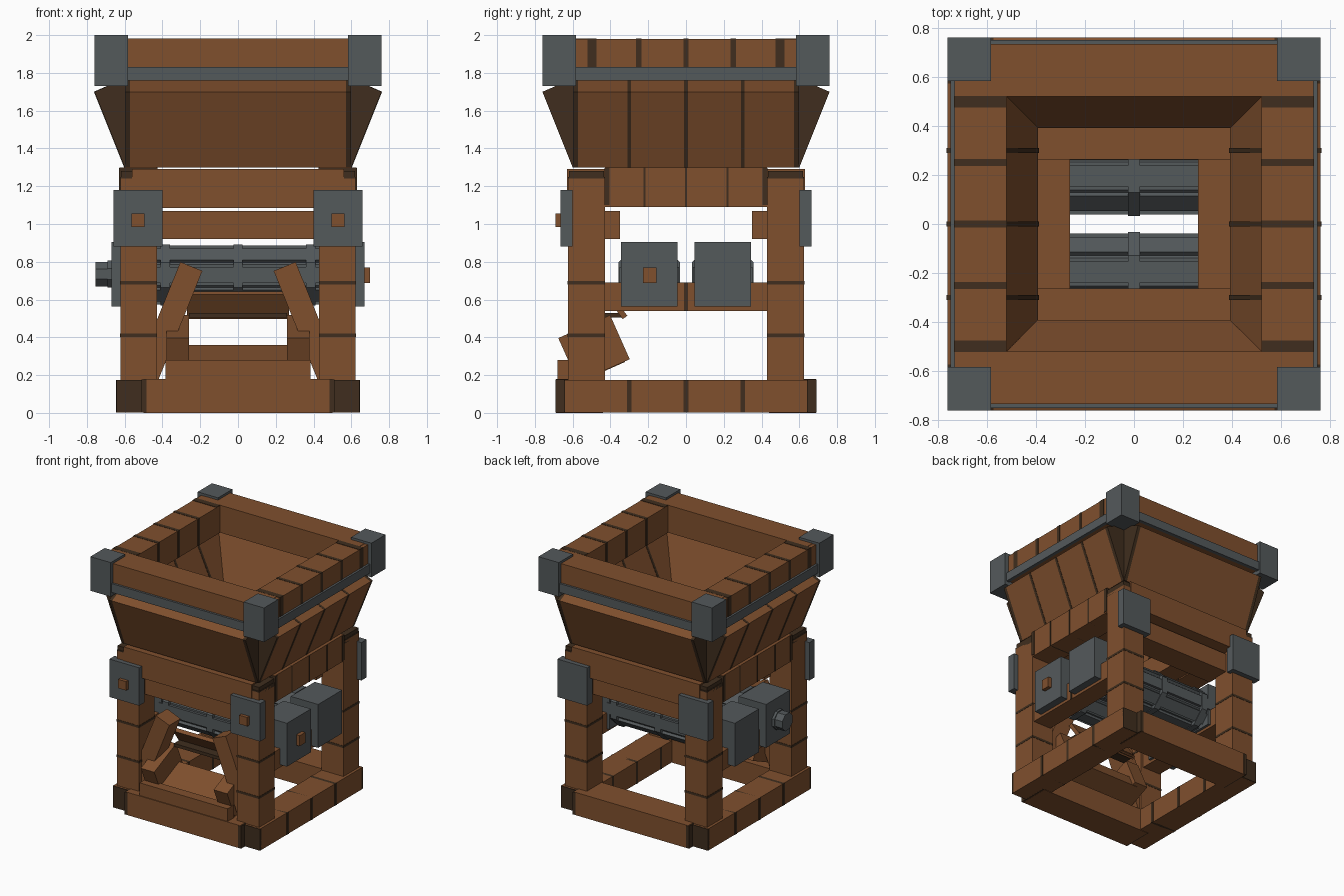
import bpy, bmesh, math
from mathutils import Matrix, Vector

if "Cube" in bpy.data.objects:
    bpy.data.objects.remove(bpy.data.objects["Cube"])


def material(name, rgb):
    m = bpy.data.materials.new(name)
    m.diffuse_color = (*rgb, 1)
    m.use_nodes = True
    m.node_tree.nodes["Principled BSDF"].inputs["Base Color"].default_value = m.diffuse_color
    return m


WOOD = material("brown wood", (0.215, 0.08, 0.027))
DARK = material("dark end grain", (0.05, 0.027, 0.013))
METAL = material("grey metal", (0.088, 0.1, 0.105))


def finish(name, bm, mat):
    bmesh.ops.recalc_face_normals(bm, faces=bm.faces)
    me = bpy.data.meshes.new(name)
    bm.to_mesh(me)
    bm.free()
    me.materials.append(mat)
    ob = bpy.data.objects.new(name, me)
    bpy.context.collection.objects.link(ob)
    return ob


def box(name, x, y, z, mat=WOOD, axis=None, angle=0):
    """Box from three (low, high) ranges, optionally turned about its centre."""
    bm = bmesh.new()
    size = [abs(r[1] - r[0]) for r in (x, y, z)]
    mid = Vector([(r[0] + r[1]) / 2 for r in (x, y, z)])
    rot = Matrix.Rotation(math.radians(angle), 4, axis) if axis else Matrix()
    bmesh.ops.create_cube(bm, size=1, matrix=Matrix.Translation(mid) @ rot @ Matrix.Diagonal((*size, 1)))
    return finish(name, bm, mat)


def prism(name, profile, half, turn=0, mat=WOOD, offset=0):
    """(radius, height) profile on +x, extruded along y, turned about z."""
    bm = bmesh.new()
    rot = Matrix.Rotation(math.radians(turn), 4, 'Z')
    ends = [[bm.verts.new(rot @ Vector((r, offset + s * half, z))) for r, z in profile] for s in (-1, 1)]
    bm.faces.new(ends[0])
    bm.faces.new(ends[1])
    n = len(profile)
    for i in range(n):
        j = (i + 1) % n
        bm.faces.new((ends[0][i], ends[0][j], ends[1][j], ends[1][i]))
    return finish(name, bm, mat)


def cyl(name, x, y, z, radius, sides, mat):
    bm = bmesh.new()
    m = Matrix.Translation(((x[0] + x[1]) / 2, y, z)) @ Matrix.Rotation(math.pi / 2, 4, 'Y') \
        @ Matrix.Rotation(math.pi / sides, 4, 'Z')
    bmesh.ops.create_cone(bm, cap_ends=True, segments=sides, radius1=radius, radius2=radius,
                          depth=x[1] - x[0], matrix=m)
    return finish(name, bm, mat)


def span(s, a, b):
    return tuple(sorted((s * a, s * b)))


def seams(name, x, z, positions, width):
    """Thin dark bands around a beam that runs along y."""
    e = 0.003
    for p in positions:
        box(name, (x[0] - e, x[1] + e), (p - width / 2, p + width / 2), (z[0] - e, z[1] + e), DARK)


for s in (-1, 1):
    # base frame
    bx = span(s, 0.43, 0.643)
    box("base_side_beam", bx, (-0.64, 0.64), (0.003, 0.175))
    seams("base_side_seam", bx, (0.006, 0.172), (-0.3, 0, 0.3), 0.025)
    box("base_cross_beam", (-0.5, 0.5), span(s, 0.44, 0.687), (0, 0.18))
    for t in (-1, 1):
        box("base_beam_end", span(t, 0.485, 0.51), span(s, 0.44, 0.69), (0.002, 0.178), DARK)
        box("base_side_end", span(s, 0.43, 0.643), span(t, 0.625, 0.645), (0.004, 0.174), DARK)

    # upper frame under the hopper
    ux = span(s, 0.43, 0.625)
    box("upper_side_beam", ux, (-0.43, 0.43), (1.09, 1.30))
    seams("upper_side_seam", ux, (1.093, 1.297), (-0.22, 0, 0.22), 0.012)
    box("upper_cross_beam", (-0.56, 0.56), span(s, 0.43, 0.63), (1.085, 1.29))
    box("throat_side", span(s, 0.26, 0.44), (-0.43, 0.43), (1.10, 1.27))
    box("throat_cross", (-0.39, 0.39), span(s, 0.262, 0.44), (1.10, 1.28))
    for t in (-1, 1):
        box("upper_beam_end", span(t, 0.555, 0.62), span(s, 0.435, 0.62), (1.2, 1.28), DARK)
        box("upper_side_end", span(s, 0.435, 0.63), span(t, 0.405, 0.432), (1.1, 1.297), DARK)

    # middle beams
    mx = span(s, 0.45, 0.61)
    box("roller_support", mx, (-0.44, 0.44), (0.54, 0.69))
    seams("support_seam", mx, (0.543, 0.687), (0,), 0.02)
    box("post_tie_beam", (-0.44, 0.44), span(s, 0.35, 0.55), (0.92, 1.07))

    # hopper rim
    rx = span(s, 0.52, 0.73)
    box("rim_side_beam", rx, (-0.7, 0.7), (1.765, 1.98))
    seams("rim_seam", rx, (1.77, 1.979), (-0.25, 0, 0.25), 0.028)
    box("rim_cross_beam", (-0.7, 0.7), span(s, 0.52, 0.732), (1.765, 1.982))
    box("rim_side_band", span(s, 0.72, 0.747), (-0.6, 0.6), (1.76, 1.83), METAL)
    box("rim_cross_band", (-0.6, 0.6), span(s, 0.72, 0.749), (1.76, 1.83), METAL)

    for t in (-1, 1):
        # corner posts, brackets and rim blocks
        px, py = span(s, 0.43, 0.622), span(t, 0.43, 0.625)
        box("corner_post", px, py, (0.1, 1.24))
        for z in (0.41, 0.69):
            box("post_seam", (px[0] - .002, px[1] + .002), (py[0] - .002, py[1] + .002), (z - .009, z + .009), DARK)
        box("post_cap", px, py, (1.22, 1.25), DARK)
        box("post_bracket", span(s, 0.4, 0.66), span(t, 0.6, 0.665), (0.88, 1.18), METAL)
        box("rim_corner_block", span(s, 0.582, 0.76), span(t, 0.582, 0.76), (1.73, 2.0), METAL)
        box("rim_beam_end", span(s, 0.522, 0.732), span(t, 0.475, 0.521), (1.79, 1.983), DARK)
    box("bracket_peg", span(s, 0.495, 0.565), (-0.692, -0.65), (0.985, 1.055))

# hopper walls: four thick tilted boards that cross at the corners
WALL = [(0.60, 1.30), (0.76, 1.70), (0.575, 1.78), (0.39, 1.375)]
SEAM = [(0.60, 1.293), (0.763, 1.70), (0.575, 1.783), (0.386, 1.375)]
for turn in (0, 90, 180, 270):
    prism("hopper_wall", WALL, 0.572, turn)
    for t in (-1, 1):
        prism("hopper_wall_end", WALL, 0.013, turn, DARK, t * 0.585)
    if turn in (0, 180):
        for p in (-0.3, 0, 0.3):
            prism("hopper_seam", SEAM, 0.01, turn, DARK, p)

# toothed crushing rollers with end housings
for s in (-1, 1):
    y, z = s * 0.195, 0.73
    cyl("roller_core", (-0.45, 0.45), y, z, 0.148, 8, METAL)
    for k in range(4):
        box("roller_teeth", (-0.45, 0.45), (y - 0.043, y + 0.043), (z - 0.157, z + 0.157), METAL, 'X', 45 * k)
    for x in (-0.385, 0, 0.385):
        cyl("roller_ring", (x - 0.025, x + 0.025), y, z, 0.176, 8, METAL)
    for t in (-1, 1):
        box("roller_housing", span(t, 0.43, 0.67), span(s, 0.045, 0.345), (0.562, 0.905), METAL)
box("housing_peg", (0.65, 0.7), (-0.228, -0.157), (0.687, 0.77))
cyl("drive_shaft", (-0.755, -0.65), -0.19, 0.735, 0.07, 8, METAL)
cyl("drive_collar", (-0.69, -0.65), -0.19, 0.735, 0.078, 8, METAL)

# discharge tray with tilted cheeks and a front lip
for s in (-1, 1):
    box("tray_cheek", span(s, 0.26, 0.378), (-0.637, -0.337), (0.212, 0.468), WOOD, 'X', 24)
    # leaning braces beside the tray
    box("tray_brace", (s * 0.363 - 0.063, s * 0.363 + 0.063), (-0.59, -0.45), (0.178, 0.798),
        WOOD, 'Y', -s * 22)
box("tray_floor", (-0.3, 0.3), (-0.602, -0.332), (0.21, 0.31), WOOD, 'X', 24)
box("tray_lip", (-0.385, 0.385), (-0.68, -0.6), (0.17, 0.28))
box("chute_board", (-0.27, 0.27), (-0.385, -0.355), (0.49, 0.65), WOOD, 'X', 36)
box("chute_edge", (-0.26, 0.26), (-0.43, -0.32), (0.505, 0.53), DARK)
